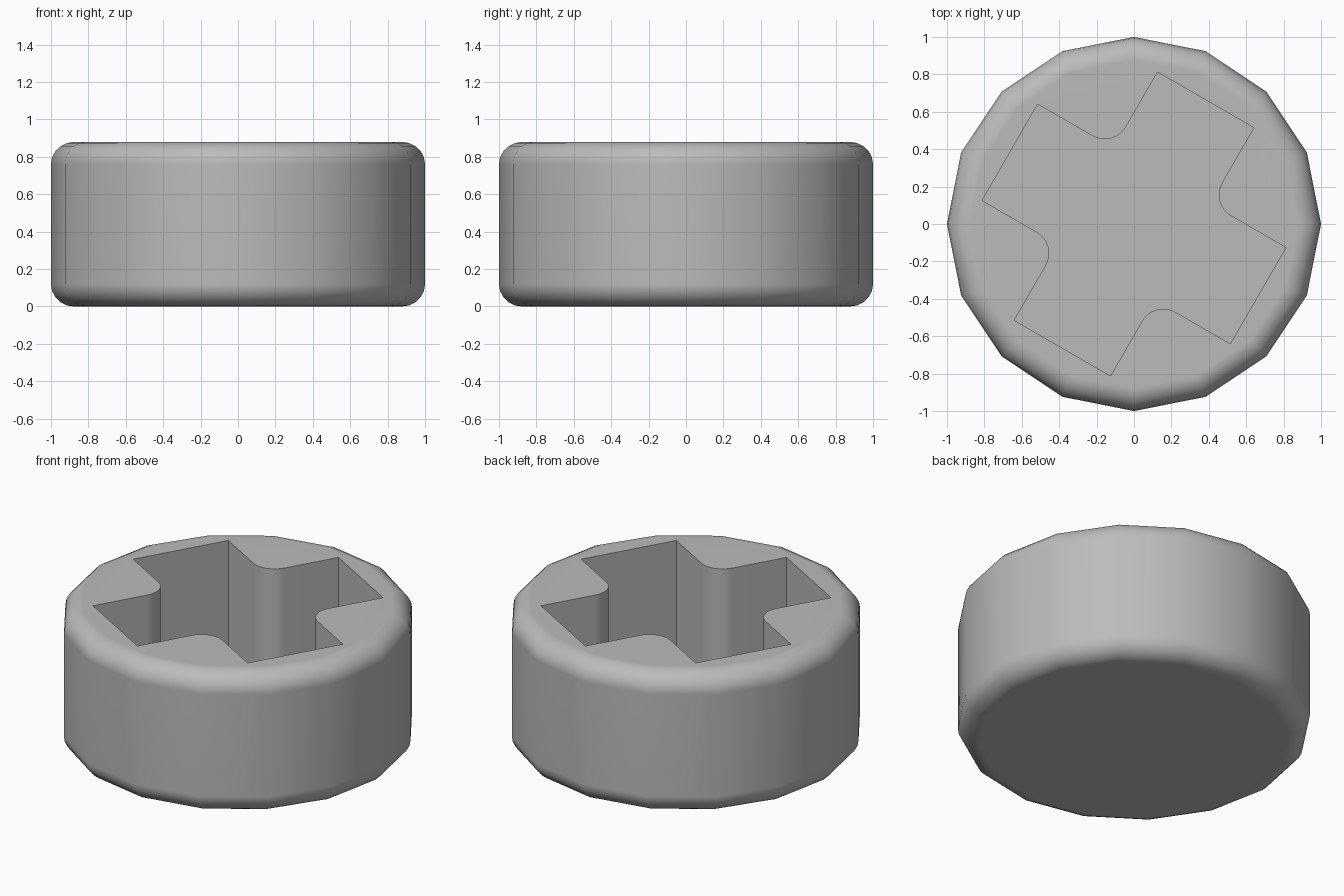
import bpy, bmesh
from math import cos, sin, pi, radians
from mathutils import Matrix, Vector

HEIGHT, FLOOR = 0.88, 0.08
ARM, HALF, FILLET = 0.766, 0.297, 0.13

cube = bpy.data.objects.get("Cube")
if cube:
    bpy.data.objects.remove(cube, do_unlink=True)

grey = bpy.data.materials.new("plain grey")
grey.use_nodes = True
colour = (0.5, 0.5, 0.5, 1)
grey.diffuse_color = colour
grey.node_tree.nodes["Principled BSDF"].inputs["Base Color"].default_value = colour


def make_object(name, bm):
    bmesh.ops.recalc_face_normals(bm, faces=bm.faces)
    mesh = bpy.data.meshes.new(name)
    bm.to_mesh(mesh)
    bm.free()
    mesh.materials.append(grey)
    obj = bpy.data.objects.new(name, mesh)
    bpy.context.collection.objects.link(obj)
    return obj


def prism(points, bottom, top):
    bm = bmesh.new()
    face = bm.faces.new([bm.verts.new((p.x, p.y, bottom)) for p in points])
    side = bmesh.ops.extrude_face_region(bm, geom=[face])["geom"]
    verts = [v for v in side if isinstance(v, bmesh.types.BMVert)]
    bmesh.ops.translate(bm, verts=verts, vec=(0, 0, top - bottom))
    return bm


# Sixteen-sided drum with rounded rims
ring = [Vector((cos(i * pi / 8), sin(i * pi / 8))) for i in range(16)]
bm = prism(ring, 0, HEIGHT)
rims = [e for e in bm.edges if abs(e.verts[0].co.z - e.verts[1].co.z) < 0.01]
bmesh.ops.bevel(bm, geom=rims, offset=0.12, segments=5, profile=0.5,
                affect='EDGES', clamp_overlap=True)
drum = make_object("drum_with_cross_socket", bm)

# Cross-shaped pocket: each arm has two square corners and a rounded inner corner
cross = []
centre = Vector((HALF + FILLET, HALF + FILLET))
for quarter in range(4):
    turn = Matrix.Rotation(radians(90 * quarter - 30), 2)
    arm = [Vector((ARM, -HALF)), Vector((ARM, HALF))]
    for i in range(9):
        a = -pi / 2 - i * pi / 16
        arm.append(centre + FILLET * Vector((cos(a), sin(a))))
    cross += [turn @ p for p in arm]
cutter = make_object("socket_cutter", prism(cross, FLOOR, HEIGHT + 0.3))

# Cut the pocket and finish the shading
cut = drum.modifiers.new("socket", 'BOOLEAN')
cut.operation, cut.object, cut.solver = 'DIFFERENCE', cutter, 'EXACT'
bpy.ops.object.select_all(action='DESELECT')
bpy.context.view_layer.objects.active = drum
drum.select_set(True)
bpy.ops.object.modifier_apply(modifier=cut.name)
bpy.data.objects.remove(cutter, do_unlink=True)
bpy.ops.object.shade_smooth_by_angle(angle=radians(35))
flatten = drum.modifiers.new("flat_ends", 'WEIGHTED_NORMAL')
flatten.keep_sharp = True
